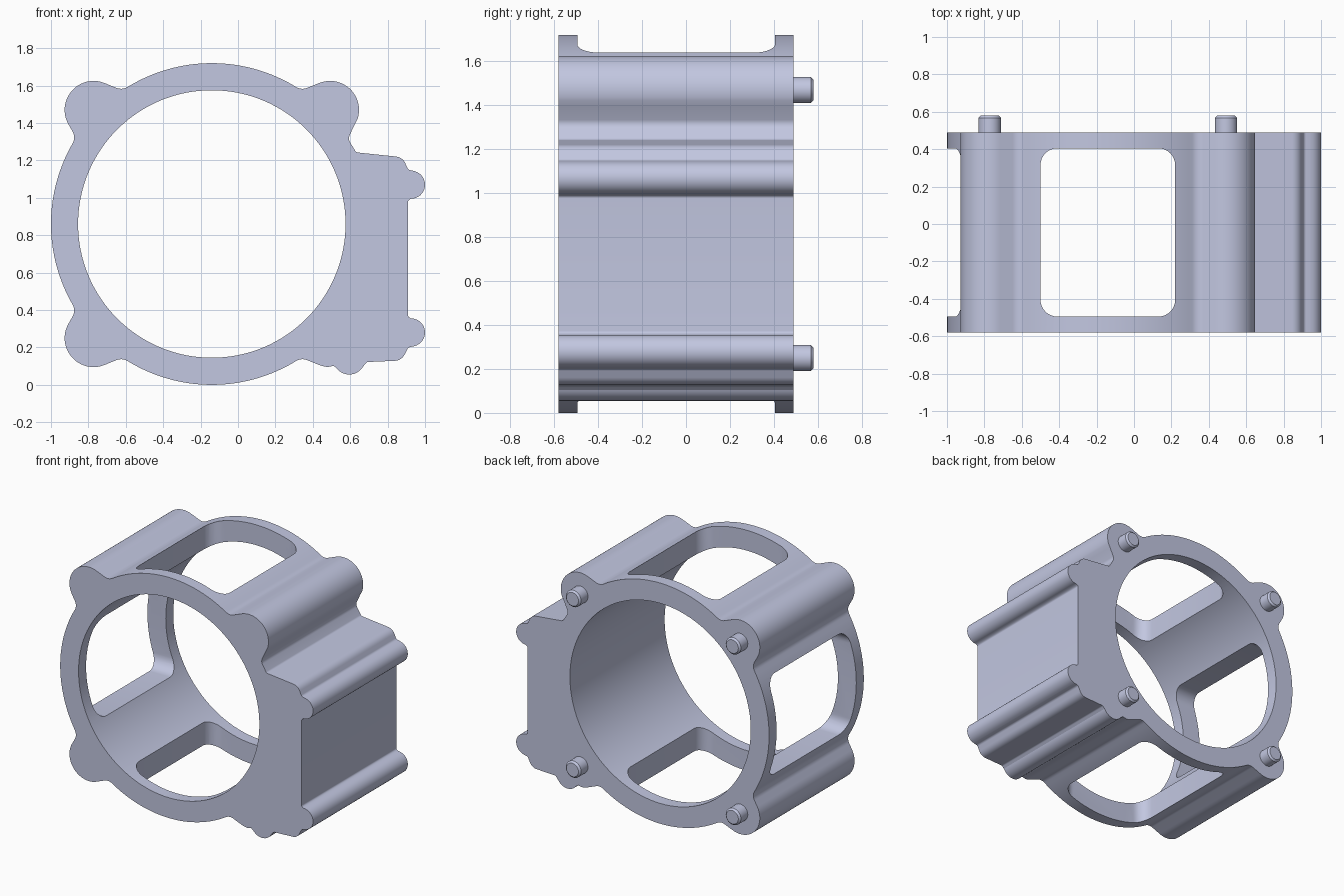
import bpy
import bmesh
from math import sin, cos, pi, radians, atan2, acos, hypot
from mathutils import Vector

cube = bpy.data.objects.get("Cube")
if cube:
    bpy.data.objects.remove(cube)

CX, CZ, R_OUT, R_IN = -0.14, 0.86, 0.86, 0.715   # ring
EX, EZ, R_EAR, R_FIL = 0.632, 0.61, 0.155, 0.065  # ear offset from ring centre
FRONT, BACK = -0.58, 0.49

metal = bpy.data.materials.new("blue grey metal")
metal.use_nodes = True
colour = (0.54, 0.57, 0.75, 1)
metal.diffuse_color = colour
metal.node_tree.nodes["Principled BSDF"].inputs["Base Color"].default_value = colour


def arc(x, z, r, a0, a1, n=12):
    return [(x + r * cos(a0 + (a1 - a0) * i / n), z + r * sin(a0 + (a1 - a0) * i / n))
            for i in range(n + 1)]


def rounded(corners, n=6):
    """Open path through (x, z, radius) corners, its two ends kept sharp."""
    pts = [corners[0][:2]]
    for a, b, c in zip(corners, corners[1:], corners[2:]):
        p = Vector(b[:2])
        u = (Vector(a[:2]) - p).normalized()
        v = (Vector(c[:2]) - p).normalized()
        half = acos(u.dot(v)) / 2
        mid = p + (u + v).normalized() * b[2] / sin(half)
        t = b[2] * cos(half) / sin(half)
        s, e = p + u * t - mid, p + v * t - mid
        for i in range(n + 1):
            pts.append(tuple(mid + s.lerp(e, i / n).normalized() * b[2]))
    return pts + [corners[-1][:2]]


def without_doubles(pts):
    out = [pts[0]]
    for p in pts[1:]:
        if min(hypot(p[0] - q[0], p[1] - q[1]) for q in (out[-1], out[0])) > 0.001:
            out.append(p)
    return out


def prism(name, pts, start, end, axis="y"):
    """Extrude a closed outline along one axis."""
    place = {"y": lambda a, b, d: (a, d, b), "z": lambda a, b, d: (a, b, d),
             "x": lambda a, b, d: (d, a, b)}[axis]
    bm = bmesh.new()
    face = bm.faces.new([bm.verts.new(place(a, b, start)) for a, b in pts])
    new = bmesh.ops.extrude_face_region(bm, geom=[face])["geom"]
    shift = Vector(place(0, 0, end - start))
    bmesh.ops.translate(bm, vec=shift, verts=[v for v in new if isinstance(v, bmesh.types.BMVert)])
    bmesh.ops.recalc_face_normals(bm, faces=bm.faces)
    mesh = bpy.data.meshes.new(name)
    bm.to_mesh(mesh)
    bm.free()
    mesh.materials.append(metal)
    obj = bpy.data.objects.new(name, mesh)
    bpy.context.collection.objects.link(obj)
    return obj


def round_rect(x0, x1, y0, y1, r):
    pts = []
    for i, (x, y) in enumerate([(x1 - r, y1 - r), (x0 + r, y1 - r), (x0 + r, y0 + r), (x1 - r, y0 + r)]):
        pts += arc(x, y, r, i * pi / 2, (i + 1) * pi / 2, 8)
    return pts


def smooth(obj):
    bpy.ops.object.select_all(action="DESELECT")
    obj.select_set(True)
    bpy.context.view_layer.objects.active = obj
    bpy.ops.object.shade_smooth_by_angle(angle=radians(30))


def fillet_centre(angle):
    """Centre of a concave fillet on the ring, its direction to the ear and contact turn."""
    x, z = (R_OUT + R_FIL) * cos(angle), (R_OUT + R_FIL) * sin(angle)
    dx, dz = x - EX, z - EZ
    return x, z, atan2(dz, dx), acos(min(1, (R_EAR + R_FIL) / hypot(dx, dz)))


def put(pts, sx=1, sz=1):
    return [(CX + sx * x, CZ + sz * z) for x, z in pts]


# Ear outline in the upper right quadrant, clockwise, relative to the ring centre
top_angle, side_angle = radians(58.4), radians(30)
fx, fz, heading, turn = fillet_centre(top_angle)
ear_start = heading - turn
top_fillet = arc(fx, fz, R_FIL, top_angle + pi, ear_start + pi, 8)
gx, gz, heading, turn = fillet_centre(side_angle)
ear_end = heading + turn
side_fillet = arc(gx, gz, R_FIL, ear_end + pi, side_angle + pi, 8)
ear = arc(EX, EZ, R_EAR, ear_start, ear_end, 24)
full_ear = top_fillet + ear + side_fillet

# Connector block on the right, from the upper ear down to the lower ear
upper_side = rounded([(0.625, 1.395, 0), (0.588, 1.315, 0.04), (0.632, 1.243, 0.02),
                      (0.88, 1.217, 0.06), (0.91, 1.15, 0.02), (0.94, 1.144, 0)])
rail_top = arc(0.925, 1.07, 0.075, radians(75), radians(-90), 16)
rail_face = rounded([(0.925, 0.995, 0), (0.909, 0.985, 0.015), (0.909, 0.365, 0.015), (0.925, 0.355, 0)])
rail_low = arc(0.925, 0.28, 0.075, radians(90), radians(-75), 16)
lower_side = rounded([(0.94, 0.206, 0), (0.91, 0.20, 0.02), (0.875, 0.13, 0.06),
                      (0.69, 0.122, 0.02), (0.672, 0.105, 0)])
foot = arc(0.595, 0.14, 0.085, radians(-20), radians(-145), 12)
low_ear = put([p for p in top_fillet + ear if p[0] < EX - 0.005], 1, -1)[::-1]

# Full housing outline, clockwise from the top of the ring
outline = put(arc(0, 0, R_OUT, pi - top_angle, top_angle, 40)) + put(top_fillet)
outline += put([p for p in ear if p[1] > EZ - 0.06])
outline += upper_side + rail_top + rail_face + rail_low + lower_side + foot
outline += [(0.51, 0.102)] + low_ear
outline += put(arc(0, 0, R_OUT, -top_angle, top_angle - pi, 40))
outline += put(full_ear, -1, -1)
outline += put(arc(0, 0, R_OUT, pi + side_angle, pi - side_angle, 32))
outline += put(full_ear[::-1], -1, 1)
housing = prism("housing", without_doubles(outline), FRONT, BACK)

# Bore and the three rounded windows
cutters = [
    prism("bore_cutter", put(arc(0, 0, R_IN, 0, 2 * pi, 128)[:-1]), -1, 1),
    prism("vertical_window_cutter", round_rect(-0.5, 0.22, -0.495, 0.405, 0.09), -0.5, 2.2, "z"),
    prism("side_window_cutter", round_rect(-0.495, 0.405, 0.5, 1.22, 0.09), -1.3, -0.3, "x"),
]
for cutter in cutters:
    cutter.hide_render = True
    mod = housing.modifiers.new(cutter.name, "BOOLEAN")
    mod.operation, mod.solver, mod.object = "DIFFERENCE", "EXACT", cutter
    bpy.context.view_layer.objects.active = housing
    bpy.ops.object.modifier_apply(modifier=mod.name)
    bpy.data.objects.remove(cutter)
smooth(housing)

# Locating pins on the back, one behind each ear
for side, sx in (("left", 1), ("right", -1)):
    for level, sz in (("upper", 1), ("lower", -1)):
        x, z = put([(EX, EZ)], sx, sz)[0]
        pin = prism(f"{level}_{side}_pin", arc(x, z, 0.06, 0, 2 * pi, 32)[:-1], BACK - 0.02, 0.58)
        bm = bmesh.new()
        bm.from_mesh(pin.data)
        rim = [e for e in bm.edges if all(v.co.y > 0.57 for v in e.verts)]
        bmesh.ops.bevel(bm, geom=rim, offset=0.012, segments=1, affect="EDGES")
        bm.to_mesh(pin.data)
        bm.free()
        smooth(pin)
